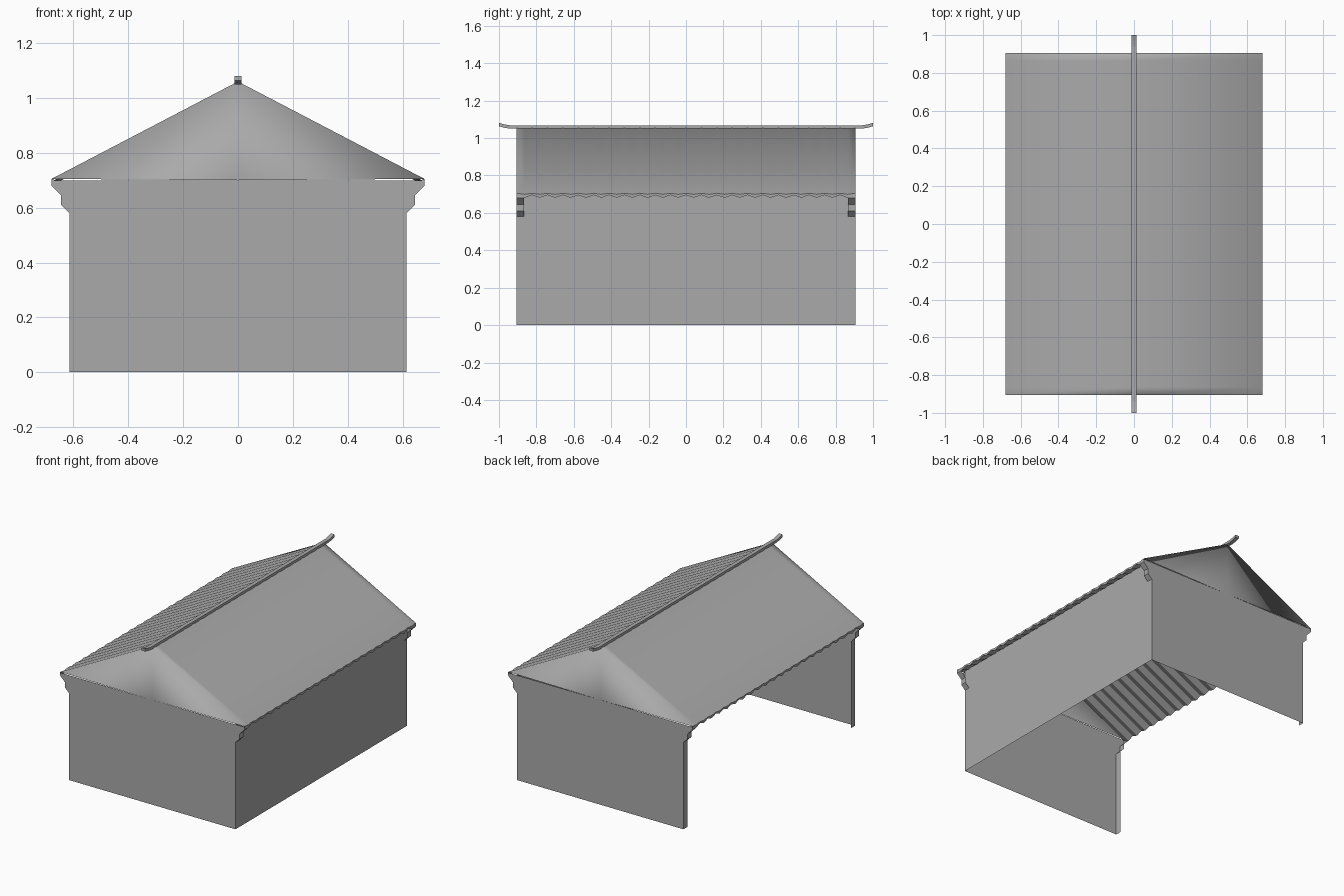
import bpy
import math

cube = bpy.data.objects.get("Cube")
if cube:
    bpy.data.objects.remove(cube, do_unlink=True)

grey = bpy.data.materials.new("plain grey")
grey.use_nodes = True
COLOUR = (0.4, 0.4, 0.4, 1)
grey.diffuse_color = COLOUR
grey.node_tree.nodes["Principled BSDF"].inputs["Base Color"].default_value = COLOUR


def make(name, verts, faces, smooth=False):
    mesh = bpy.data.meshes.new(name)
    mesh.from_pydata(verts, [], faces)
    mesh.materials.append(grey)
    for p in mesh.polygons:
        p.use_smooth = smooth
    obj = bpy.data.objects.new(name, mesh)
    bpy.context.collection.objects.link(obj)
    return obj


HALF_X, HALF_Y, EAVE_X = 0.615, 0.905, 0.68
EAVE_Z, RIDGE_Z, RETURN = 0.705, 1.06, 0.04

# End walls: thin sheets with stepped corbels and a narrow return at each side
side = [(HALF_X, 0), (HALF_X, 0.58), (0.645, 0.61), (0.645, 0.645),
        (EAVE_X, 0.68), (EAVE_X, 0.70)]
outline = side + [(-x, z) for x, z in reversed(side)]
n = len(outline)
for name, s in (("front_wall", -1), ("back_wall", 1)):
    outer = [(x, s * HALF_Y, z) for x, z in outline]
    inner = [(x, s * (HALF_Y - RETURN), z) for x, z in outline]
    faces = [tuple(range(n)) if s > 0 else tuple(reversed(range(n)))]
    for i in range(n - 1):
        if i != len(side) - 1:
            quad = (i, i + 1, n + i + 1, n + i)
            faces.append(quad if s < 0 else quad[::-1])
    make(name, outer + inner, faces)

# Long wall on the left only; the other side is open
make("left_wall",
     [(HALF_X, y, z) for y, z in ((-HALF_Y, 0), (HALF_Y, 0),
                                  (HALF_Y, 0.72), (-HALF_Y, 0.72))],
     [(0, 1, 2, 3)])

# Corrugated roof rows: one strip of points along y for each x position
WAVES = 22
STEPS = WAVES * 2


def row(x, z, depth):
    return [(x, -HALF_Y + 2 * HALF_Y * i / STEPS, z - depth * (i % 2))
            for i in range(STEPS + 1)]


def strips(rows):
    w = STEPS + 1
    verts = [v for r in rows for v in r]
    faces = [(r * w + i, (r + 1) * w + i, (r + 1) * w + i + 1, r * w + i + 1)
             for r in range(len(rows) - 1) for i in range(STEPS)]
    return verts, faces


# Roof covering and gables share vertices so the shading flows around the edge
verts, faces = strips([row(EAVE_X, EAVE_Z, 0.006), row(0, RIDGE_Z, 0.006),
                       row(-EAVE_X, EAVE_Z, 0.006)])
faces = [f[::-1] for f in faces]
w = STEPS + 1
for s, i in ((-1, 0), (1, STEPS)):
    base = len(verts)
    verts += [(0, s * HALF_Y, 0.70)]
    tris = [(i, w + i, base), (w + i, 2 * w + i, base)]
    faces += tris if s < 0 else [t[::-1] for t in tris]
make("roof_and_gables", verts, faces, True)

# Underside of the roof and the toothed lip at each eave
for name, s in (("left", 1), ("right", -1)):
    v, f = strips([row(s * EAVE_X, 0.695, 0.014), row(0, 1.045, 0.014)])
    make(name + "_roof_underside", v, f if s > 0 else [q[::-1] for q in f])
    v, f = strips([row(s * EAVE_X, EAVE_Z, 0.006), row(s * EAVE_X, 0.695, 0.014)])
    make(name + "_eave_lip", v, f if s > 0 else [q[::-1] for q in f])

# Ridge bar with upturned ends
half = [(0.9, 1.059), (0.94, 1.059), (0.97, 1.064), (1.0, 1.072)]
path = [(-y, z) for y, z in reversed(half)] + half
verts = [(dx, y, z + dz) for y, z in path
         for dx, dz in ((-0.013, -0.009), (0.013, -0.009),
                        (0.013, 0.009), (-0.013, 0.009))]
faces = [(0, 1, 2, 3), tuple(len(verts) - 1 - k for k in range(4))]
for i in range(len(path) - 1):
    for k in range(4):
        a, b = i * 4 + k, i * 4 + (k + 1) % 4
        faces.append((a, a + 4, b + 4, b))
make("ridge_bar", verts, faces)
